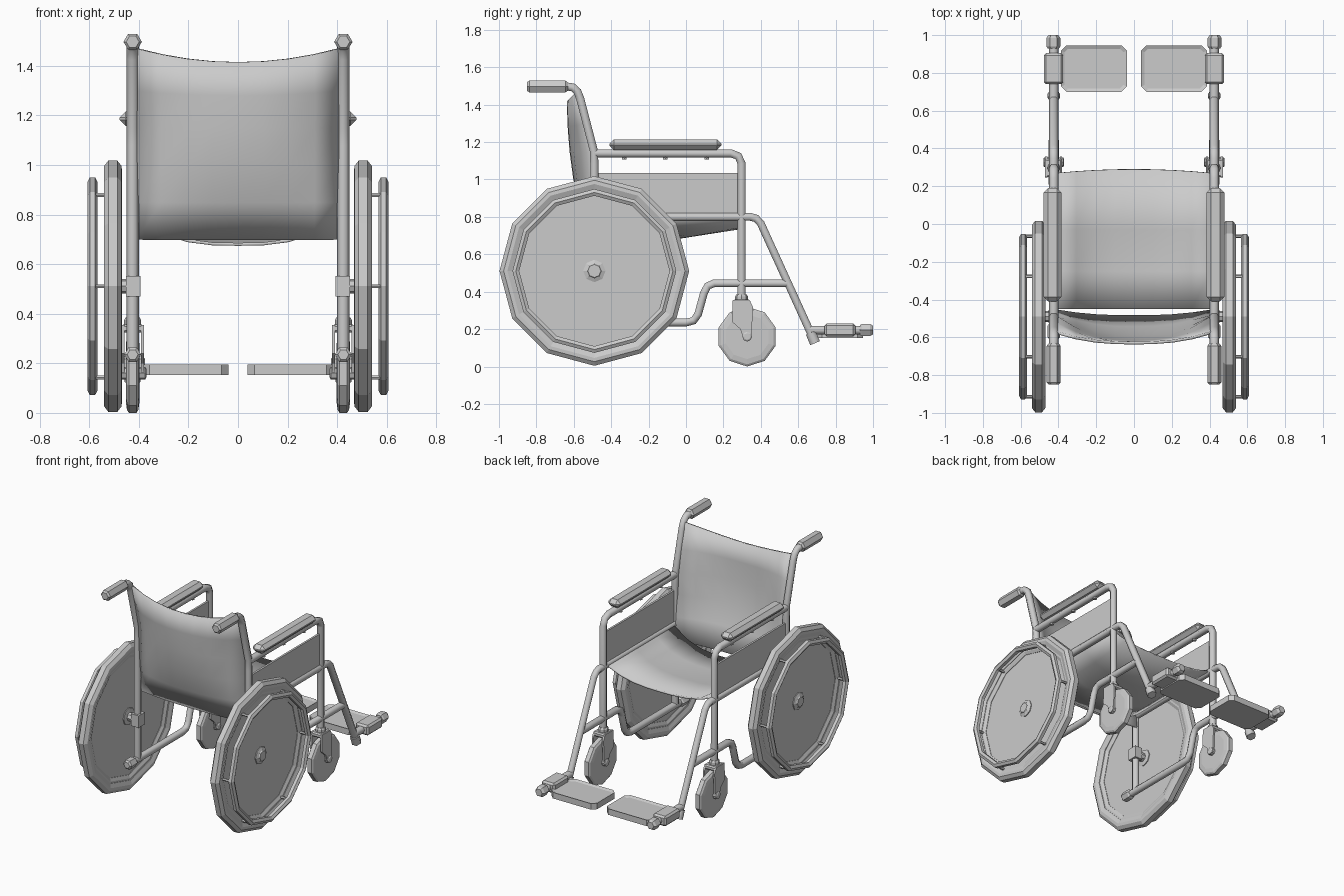
import bpy, bmesh
from math import sin, cos, pi
from mathutils import Vector

if "Cube" in bpy.data.objects:
    bpy.data.objects.remove(bpy.data.objects["Cube"])

AX = {'X': (Vector((1, 0, 0)), Vector((0, 1, 0)), Vector((0, 0, 1))),
      'Y': (Vector((0, 1, 0)), Vector((1, 0, 0)), Vector((0, 0, 1))),
      'Z': (Vector((0, 0, 1)), Vector((1, 0, 0)), Vector((0, 1, 0)))}


def finish(name, mesh, mirror=True):
    ob = bpy.data.objects.new(name, mesh)
    bpy.context.collection.objects.link(ob)
    if mirror:
        ob.modifiers.new("mirror", 'MIRROR').use_mirror_merge = False
    return ob


def from_bm(name, bm, mirror=True):
    bmesh.ops.recalc_face_normals(bm, faces=bm.faces)
    me = bpy.data.meshes.new(name)
    bm.to_mesh(me)
    bm.free()
    return finish(name, me, mirror)


def lathe(name, profile, centre, axis, n, closed=False, phase=0.0):
    """Revolve (distance along axis, radius) points around an axis."""
    a, u, v = AX[axis]
    bm = bmesh.new()
    rings = []
    for t, r in profile:
        rings.append([bm.verts.new(Vector(centre) + a * t + u * r * cos(phase + 2 * pi * k / n)
                                   + v * r * sin(phase + 2 * pi * k / n)) for k in range(n)])
    m = len(rings)
    for i in range(m if closed else m - 1):
        p, q = rings[i], rings[(i + 1) % m]
        for k in range(n):
            bm.faces.new((p[k], p[(k + 1) % n], q[(k + 1) % n], q[k]))
    if not closed:
        bm.faces.new(rings[0])
        bm.faces.new(rings[-1])
    return from_bm(name, bm)


def tube(name, path, r=0.025, x=0.425):
    """Hexagonal tube along (y, z) points."""
    cu = bpy.data.curves.new(name, 'CURVE')
    cu.dimensions = '3D'
    cu.bevel_depth = r
    cu.bevel_resolution = 1
    cu.use_fill_caps = True
    sp = cu.splines.new('POLY')
    sp.points.add(len(path) - 1)
    for p, (y, z) in zip(sp.points, path):
        p.co = (x, y, z, 1)
    tmp = bpy.data.objects.new(name + "_path", cu)
    bpy.context.collection.objects.link(tmp)
    me = bpy.data.meshes.new_from_object(tmp.evaluated_get(bpy.context.evaluated_depsgraph_get()))
    bpy.data.objects.remove(tmp)
    return finish(name, me)


def box(name, x, y, z, bevel=0.0, vertical=False, inset=0.0):
    bm = bmesh.new()
    bmesh.ops.create_cube(bm, size=1)
    for v in bm.verts:
        v.co = [a + (b - a) * (c + 0.5) for (a, b), c in zip((x, y, z), v.co)]
    if bevel:
        es = [e for e in bm.edges if not vertical or abs(e.verts[0].co.z - e.verts[1].co.z) > 1e-4]
        bmesh.ops.bevel(bm, geom=es, offset=bevel, segments=1, affect='EDGES')
    if inset:
        bm.normal_update()
        top = max(bm.faces, key=lambda f: f.calc_center_median().z)
        bmesh.ops.inset_region(bm, faces=[top], thickness=inset)
        for v in top.verts:
            v.co.z -= 0.008
    return from_bm(name, bm)


def plate(name, outline, x0, x1):
    """Extrude a (y, z) outline between two x positions."""
    bm = bmesh.new()
    f = bm.faces.new([bm.verts.new((x0, y, z)) for y, z in outline])
    ext = bmesh.ops.extrude_face_region(bm, geom=[f])
    for v in ext['geom']:
        if isinstance(v, bmesh.types.BMVert):
            v.co.x = x1
    return from_bm(name, bm)


def fabric(name, rows, point, thick):
    """Sagging sheet: point(t, row) gives the position for t in -1..1."""
    bm = bmesh.new()
    n = 8
    g = [[bm.verts.new(point(-1 + 2 * i / n, r)) for i in range(n + 1)] for r in rows]
    for p, q in zip(g, g[1:]):
        for i in range(n):
            bm.faces.new((p[i], p[i + 1], q[i + 1], q[i])).smooth = True
    ob = from_bm(name, bm, False)
    s = ob.modifiers.new("thickness", 'SOLIDIFY')
    s.thickness = thick
    s.offset = 0


# Frame tubes
tube("back_post", [(-0.64, 1.497), (-0.605, 1.493), (-0.58, 1.47), (-0.565, 1.43),
                   (-0.492, 1.15), (-0.49, 1.08), (-0.49, 0.235)])
tube("arm_frame", [(-0.49, 1.14), (0.24, 1.14), (0.28, 1.125), (0.297, 1.085), (0.297, 0.36)], 0.025)
tube("seat_rail_and_leg", [(-0.49, 0.80), (0.345, 0.80), (0.375, 0.792), (0.40, 0.765), (0.68, 0.15)], 0.024)
tube("lower_rail", [(-0.58, 0.235), (0.0, 0.235), (0.04, 0.245), (0.065, 0.28), (0.095, 0.39),
                    (0.115, 0.43), (0.15, 0.445), (0.54, 0.445)], 0.024)
tube("leg_end_cap", [(0.667, 0.18), (0.69, 0.125)], 0.032)
lathe("lower_rail_cap", [(-0.61, 0.022), (-0.60, 0.034), (-0.54, 0.034), (-0.53, 0.026)],
      (0.425, 0, 0.235), 'Y', 6)

# Push handle grips
lathe("push_grip", [(-0.85, 0.026), (-0.838, 0.037), (-0.645, 0.037), (-0.632, 0.026)],
      (0.425, 0, 1.497), 'Y', 6)

# Armrest pads, their fixings and side panels
box("armrest_pad", (0.384, 0.478), (-0.41, 0.19), (1.158, 1.215), 0.024)
for y in (-0.33, -0.11, 0.11):
    lathe("pad_screw", [(1.108, 0.014), (1.165, 0.014)], (0.425, y, 0), 'Z', 6)
box("side_panel", (0.418, 0.432), (-0.49, 0.285), (0.80, 1.035))

# Seat and backrest fabric: rows give edge and centre positions
fabric("seat", [(-0.45, -0.45, 0.68), (-0.25, -0.25, 0.68), (-0.03, -0.03, 0.69), (0.27, 0.29, 0.74)],
       lambda t, r: (0.41 * t, r[0] + (r[1] - r[0]) * (1 - t * t),
                     0.80 + (r[2] - 0.80) * (1 - abs(t) ** 3)), 0.012)
fabric("backrest", [(0.70, -0.46, -0.49, 0), (0.85, -0.48, -0.55, 0), (1.0, -0.49, -0.595, 0),
                    (1.15, -0.495, -0.615, 0), (1.30, -0.53, -0.625, 0.02), (1.47, -0.575, -0.63, 0.055)],
       lambda t, r: (0.41 * t, r[1] + (r[2] - r[1]) * (1 - abs(t) ** 2.5),
                     r[0] - r[3] * (1 - t * t)), 0.015)

# Rear wheels
C = (0, -0.49, 0.511)
lathe("tire", [(0.468, 0.465), (0.47, 0.485), (0.487, 0.507), (0.523, 0.507), (0.54, 0.485),
               (0.541, 0.465), (0.53, 0.437), (0.479, 0.437)], C, 'X', 12, True)
lathe("wheel_rim", [(0.483, 0.445), (0.527, 0.445), (0.527, 0.425), (0.517, 0.405), (0.493, 0.405),
                    (0.483, 0.425)], C, 'X', 12, True)
lathe("wheel_disc", [(0.496, 0.412), (0.514, 0.412)], C, 'X', 12)
lathe("hand_rim", [(0.566, 0.42), (0.576, 0.438), (0.598, 0.438), (0.608, 0.42), (0.598, 0.402),
                   (0.576, 0.402)], C, 'X', 12, True)
for k in range(6):
    a = k * pi / 3
    lathe("hand_rim_peg", [(0.515, 0.009), (0.58, 0.009)],
          (0, C[1] + 0.425 * cos(a), C[2] + 0.425 * sin(a)), 'X', 6)
lathe("wheel_hub", [(0.44, 0.03), (0.485, 0.03), (0.49, 0.06), (0.52, 0.06), (0.528, 0.04),
                    (0.535, 0.035), (0.535, 0.015)], C, 'X', 8)
box("axle_block", (0.393, 0.452), (-0.525, -0.455), (0.47, 0.553))

# Front casters and forks
W = (0, 0.327, 0.16)
lathe("caster_wheel", [(0.398, 0.12), (0.402, 0.148), (0.41, 0.16), (0.44, 0.16), (0.448, 0.148),
                       (0.452, 0.12)], W, 'X', 10, phase=pi / 2)
lathe("caster_axle", [(0.37, 0.018), (0.375, 0.026), (0.475, 0.026), (0.48, 0.018)], W, 'X', 8)
lathe("caster_collar", [(0.33, 0.034), (0.375, 0.034), (0.385, 0.028)], (0.425, 0.297, 0), 'Z', 8)
fork = [(0.25, 0.355), (0.34, 0.355), (0.358, 0.32), (0.35, 0.15), (0.33, 0.135), (0.308, 0.145),
        (0.29, 0.20), (0.245, 0.24)]
plate("fork_inner", fork, 0.38, 0.392)
plate("fork_outer", fork, 0.458, 0.47)
box("fork_crown", (0.38, 0.47), (0.25, 0.345), (0.325, 0.357), 0.008)

# Footrests
tube("footrest_bar", [(0.66, 0.195), (0.97, 0.195)], 0.026)
lathe("footrest_bar_cap", [(0.93, 0.03), (0.94, 0.037), (0.985, 0.037), (1.0, 0.026)],
      (0.427, 0, 0.195), 'Y', 6)
box("footrest_clamp", (0.375, 0.477), (0.74, 0.905), (0.16, 0.23), 0.012)
box("footplate", (0.038, 0.386), (0.70, 0.945), (0.153, 0.195), 0.028, True, 0.02)
